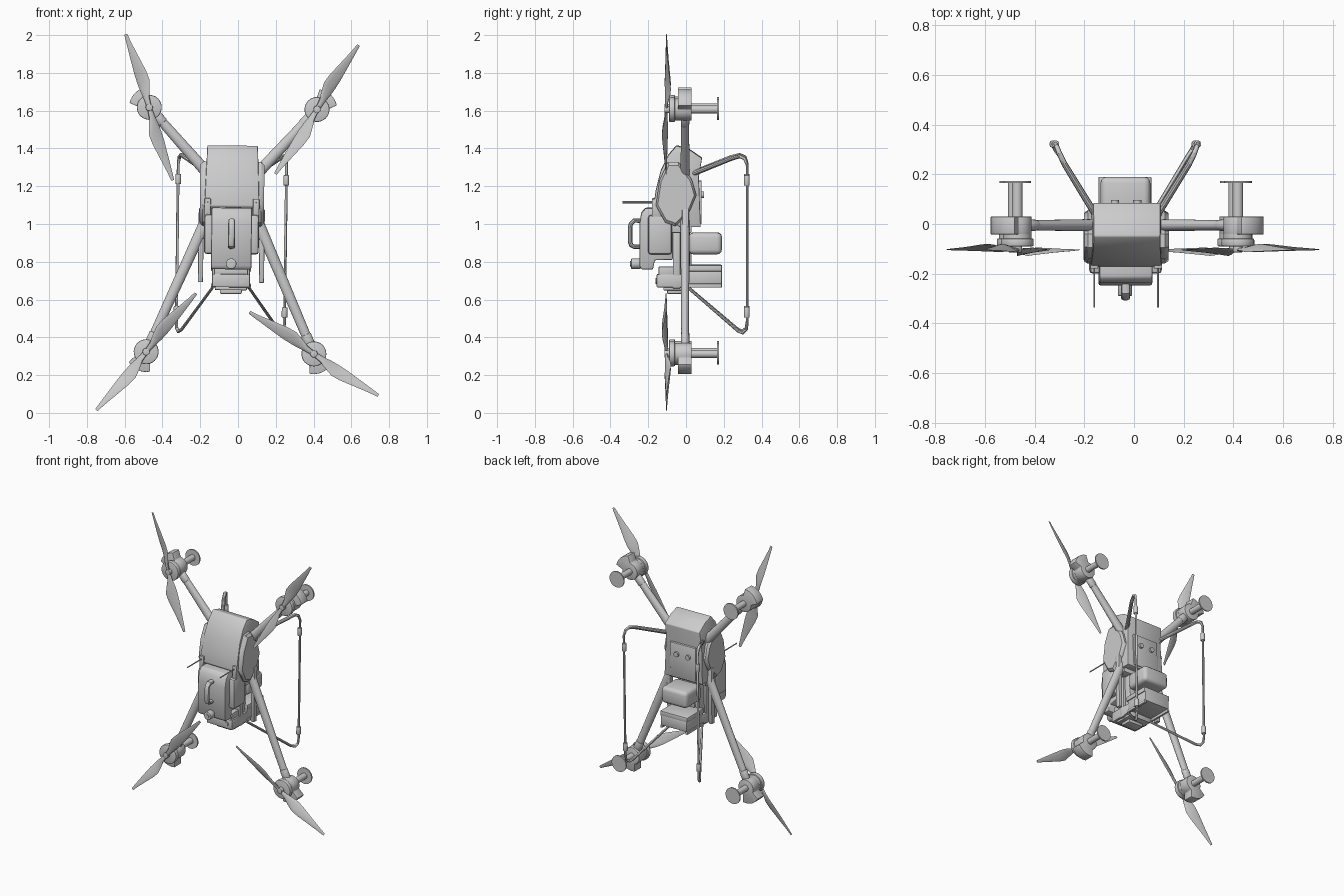
import bpy, bmesh
from math import sin, cos, pi, atan2, radians
from mathutils import Vector, Matrix

if "Cube" in bpy.data.objects:
    bpy.data.objects.remove(bpy.data.objects["Cube"])

V = Vector


def finish(name, bm, bevel=0, seg=2):
    bmesh.ops.recalc_face_normals(bm, faces=bm.faces[:])
    if bevel:
        sharp = [e for e in bm.edges if len(e.link_faces) == 2 and e.calc_face_angle() > 0.6]
        bmesh.ops.bevel(bm, geom=sharp, offset=bevel, segments=seg, profile=0.5,
                        affect='EDGES', clamp_overlap=True)
    me = bpy.data.meshes.new(name)
    bm.to_mesh(me)
    bm.free()
    ob = bpy.data.objects.new(name, me)
    bpy.context.collection.objects.link(ob)
    return ob


def box(name, x, y, z, bevel=0.006, seg=2):
    """Box from (min, max) pairs."""
    bm = bmesh.new()
    bmesh.ops.create_cube(bm, size=1)
    for v in bm.verts:
        v.co = V(r[0] if c < 0 else r[1] for c, r in zip(v.co, (x, y, z)))
    return finish(name, bm, bevel, seg)


def rod(name, p, q, r1, r2=None, n=24, bevel=0):
    """Cylinder or cone between two points."""
    p, q = V(p), V(q)
    bm = bmesh.new()
    m = Matrix.Translation((p + q) / 2) @ (q - p).to_track_quat('Z', 'Y').to_matrix().to_4x4()
    bmesh.ops.create_cone(bm, cap_ends=True, segments=n, radius1=r1, radius2=r2 or r1,
                          depth=(q - p).length, matrix=m)
    return finish(name, bm, bevel)


def loft(name, rings, bevel=0):
    """Skin a list of equal-length rings and cap the ends."""
    bm = bmesh.new()
    rows = [[bm.verts.new(p) for p in r] for r in rings]
    n = len(rows[0])
    for a, b in zip(rows, rows[1:]):
        for i in range(n):
            bm.faces.new((a[i], a[(i + 1) % n], b[(i + 1) % n], b[i]))
    bm.faces.new(rows[0])
    bm.faces.new(rows[-1])
    return finish(name, bm, bevel)


def tube(name, pts, r, radii):
    cu = bpy.data.curves.new(name, 'CURVE')
    cu.dimensions = '3D'
    cu.bevel_depth, cu.bevel_resolution, cu.use_fill_caps = r, 3, True
    sp = cu.splines.new('POLY')
    sp.points.add(len(pts) - 1)
    for pt, p, k in zip(sp.points, pts, radii):
        pt.co, pt.radius = (*p, 1), k
    ob = bpy.data.objects.new(name, cu)
    bpy.context.collection.objects.link(ob)
    bpy.ops.object.select_all(action='DESELECT')
    ob.select_set(True)
    bpy.context.view_layer.objects.active = ob
    bpy.ops.object.convert(target='MESH')


# upper body: side profile (y, z), narrowing slightly to the top
hull = [(-0.05, 1.417), (0.02, 1.395), (0.085, 1.35), (0.068, 1.25), (0.078, 0.985),
        (-0.03, 0.985), (-0.10, 1.03), (-0.172, 1.095), (-0.16, 1.18), (-0.135, 1.28), (-0.095, 1.365)]
loft("upper_body", [[(s * (0.145 - 0.035 * (z - 1.1)), y, z) for y, z in hull] for s in (-1, 1)], 0.006)
pod = [(-0.095, 1.33), (-0.04, 1.33), (0.03, 1.24), (0.055, 1.155), (0.02, 1.07),
       (-0.055, 0.99), (-0.11, 1.01), (-0.16, 1.10), (-0.14, 1.235)]
for s in (-1, 1):
    side = "right" if s > 0 else "left"
    rings = [[(s * x, -0.055 + (y + 0.055) * k, 1.15 + (z - 1.15) * k) for y, z in pod]
             for x, k in ((0.12, 1), (0.155, 1), (0.17, 0.9))]
    loft(side + "_body_pod", rings)
    # sensor eyes on the back
    rod(side + "_rear_lens", (s * 0.045, 0.06, 1.155), (s * 0.045, 0.096, 1.155), 0.017)
    # forward whip antenna and bracket
    rod(side + "_antenna", (s * 0.128, -0.12, 1.115), (s * 0.128, -0.336, 1.115), 0.004, n=10)
    box(side + "_antenna_bracket", sorted((s * 0.112, s * 0.145)), (-0.18, -0.13), (1.04, 1.135), 0.004)
    # hanging side bar with a rounded top
    box(side + "_side_bar", sorted((s * 0.148, s * 0.175)), (-0.02, 0.015), (0.69, 1.08), 0.005)
    # battery side clamps
    box(side + "_battery_clamp", sorted((s * 0.09, s * 0.145)), (-0.20, -0.075), (0.84, 1.05), 0.015)
    # landing skid
    path = [(0.12, 0.03, 1.265), (0.25, 0.24, 1.35), (0.272, 0.285, 1.362), (0.282, 0.312, 1.35),
            (0.287, 0.324, 1.315), (0.286, 0.324, 0.48), (0.284, 0.319, 0.445),
            (0.275, 0.30, 0.428), (0.258, 0.275, 0.438), (0.095, 0.01, 0.665)]
    tube(side + "_landing_skid", [(s * x, y, z) for x, y, z in path], 0.011,
         (1.3, 1.1, 1, 0.9, 0.7, 0.7, 0.8, 0.9, 0.8, 0.7))
    for tag, z in (("upper", 1.235), ("lower", 0.535)):
        rod(f"{side}_{tag}_skid_sleeve", (s * 0.286, 0.322, z - 0.027), (s * 0.286, 0.322, z + 0.027),
            0.015, n=16, bevel=0.003)
    # lower frame rails
    box(side + "_frame_rail", sorted((s * 0.075, s * 0.1)), (-0.07, -0.03), (0.66, 1.0), 0.004)
    box(side + "_rear_rail", sorted((s * 0.09, s * 0.106)), (0.01, 0.19), (0.665, 0.685), 0.003)

# back panel seam plate
box("rear_panel", (-0.10, 0.10), (0.05, 0.083), (1.0, 1.23), 0.005)

# central spine and rear power pack
box("central_spine", (-0.085, 0.085), (-0.07, 0.02), (0.67, 1.02), 0.006)
box("spine_top_plate", (-0.14, 0.14), (-0.075, 0.03), (0.955, 1.02), 0.006)
box("rear_power_pack", (-0.1, 0.1), (0.015, 0.19), (0.84, 0.955), 0.025, 3)

# front battery: tall case with stepped underside
case = [(-0.07, 1.03), (-0.075, 1.075), (-0.12, 1.088), (-0.215, 1.085), (-0.237, 1.06),
        (-0.247, 1.0), (-0.247, 0.78), (-0.235, 0.76), (-0.175, 0.76), (-0.165, 0.81), (-0.07, 0.81)]
loft("front_battery", [[(s * 0.107, y, z) for y, z in case] for s in (-1, 1)], 0.008)
# D-shaped carrying handle and locking knob
tube("battery_handle", [(0, y, z) for y, z in ((-0.235, 1.018), (-0.275, 1.018), (-0.292, 1.0), (-0.296, 0.98),
     (-0.296, 0.905), (-0.29, 0.888), (-0.275, 0.88), (-0.235, 0.88))], 0.0125, (1,) * 8)
bpy.context.object.data.transform(Matrix.Diagonal((1.45, 1, 1, 1)))
rod("battery_knob", (0, -0.24, 0.79), (0, -0.29, 0.79), 0.028, bevel=0.004)
rod("battery_knob_cap", (0, -0.28, 0.79), (0, -0.297, 0.79), 0.014)

# lower equipment bay
box("front_bay", (-0.1, 0.1), (-0.155, 0.02), (0.665, 0.735), 0.006)
box("front_bay_top", (-0.09, 0.09), (-0.145, -0.06), (0.725, 0.775), 0.006)
box("rear_bay", (-0.1, 0.1), (0.01, 0.19), (0.683, 0.755), 0.004)
box("rear_bay_lid", (-0.106, 0.106), (0.005, 0.19), (0.75, 0.783), 0.004)
box("rear_bay_hanger", (-0.05, 0.05), (0.0, 0.03), (0.77, 0.86), 0.004)
box("under_plate", (-0.085, 0.085), (-0.12, 0.02), (0.65, 0.67), 0.004)
box("under_lens_block", (-0.058, 0.058), (-0.1, -0.025), (0.63, 0.66), 0.006)
rod("front_bay_lens", (0.055, -0.15, 0.70), (0.055, -0.162, 0.70), 0.016)

# four arms with motor, rotor and rear stand: hub x, z, arm root, blade direction, spin
corners = [("upper_left", -1, 1.612, (0.12, 1.255), (-24, 72), 1),
           ("upper_right", 1, 1.612, (0.12, 1.255), (40, 64), -1),
           ("lower_left", -1, 0.318, (0.135, 1.02), (48, 58), -1),
           ("lower_right", 1, 0.318, (0.135, 1.02), (65, -41), 1)]
for tag, s, hz, root, tip, spin in corners:
    hub = V((s * 0.444, 0, hz))
    base = V((s * root[0], 0, root[1]))
    out = (hub - base).normalized()
    for part in (rod(tag + "_arm", base, hub, 0.031, 0.024),
                 rod(tag + "_arm_collar", hub - out * 0.11, hub - out * 0.05, 0.028, bevel=0.003)):
        part.data.transform(Matrix.Translation((0, -0.005, 0)) @ Matrix.Diagonal((1, 0.8, 1, 1)))
    # fan-shaped motor mount
    a0 = atan2(out.z, out.x)
    fan = [(0.107, a0 + 0.62 * (i / 4 - 1)) for i in range(9)]
    fan += [(0.058, a0 + 0.8 + (2 * pi - 1.6) * i / 20) for i in range(21)]
    loft(tag + "_motor_mount", [[(hub.x + r * cos(a), y, hub.z + r * sin(a)) for r, a in fan]
                                for y in (-0.042, 0.03)], 0.003)

    def axial(part, y1, y2, r, bevel=0, n=32):
        rod(f"{tag}_{part}", (hub.x, y1, hub.z), (hub.x, y2, hub.z), r, n=n, bevel=bevel)
    axial("motor_base", -0.04, -0.062, 0.058)
    axial("motor_bell", -0.058, -0.09, 0.066, 0.006)
    axial("rotor_hub", -0.085, -0.114, 0.019, 0.003)
    axial("stand_post", 0.025, 0.17, 0.021)
    axial("stand_foot", 0.165, 0.174, 0.056)
    # two twisted tapering blades
    for k in (1, -1):
        u = V((tip[0], 0, tip[1])).normalized() * k
        v = V((u.z, 0, -u.x)) * spin
        lift = 1 if u.dot(out) > 0 else -1
        rings = []
        for r, lead, trail, th, drop in ((0.0, 0.012, 0.012, 0.007, 0.0), (0.05, 0.014, 0.018, 0.007, 0.006),
                                         (0.10, 0.020, 0.034, 0.006, 0.018), (0.14, 0.022, 0.046, 0.005, 0.022),
                                         (0.19, 0.022, 0.043, 0.004, 0.018), (0.28, 0.017, 0.027, 0.003, 0.010),
                                         (0.36, 0.012, 0.013, 0.002, 0.005), (0.406, 0.009, 0.007, 0.0015, 0.002)):
            ring = []
            for i in range(10):
                c, t = cos(i * pi / 5), sin(i * pi / 5)
                w = (trail - lead) / 2 + c * (trail + lead) / 2
                ring.append(V((hub.x, -0.104 + t * th + drop * (0.35 * lift - 0.75 * c), hub.z)) + u * r + v * w)
            rings.append(ring)
        loft(f"{tag}_blade_{'a' if k > 0 else 'b'}", rings)

# smooth shading, then place the whole craft with its slight roll
bpy.ops.object.select_all(action='SELECT')
bpy.context.view_layer.objects.active = bpy.data.objects["upper_body"]
bpy.ops.object.shade_smooth_by_angle(angle=radians(35))
pose = (Matrix.Translation((-0.034, 0, 0.965)) @ Matrix.Rotation(0.0127, 4, 'Y')
        @ Matrix.Translation((0, 0, -0.965)))
for ob in bpy.data.objects:
    ob.matrix_world = pose @ ob.matrix_world
